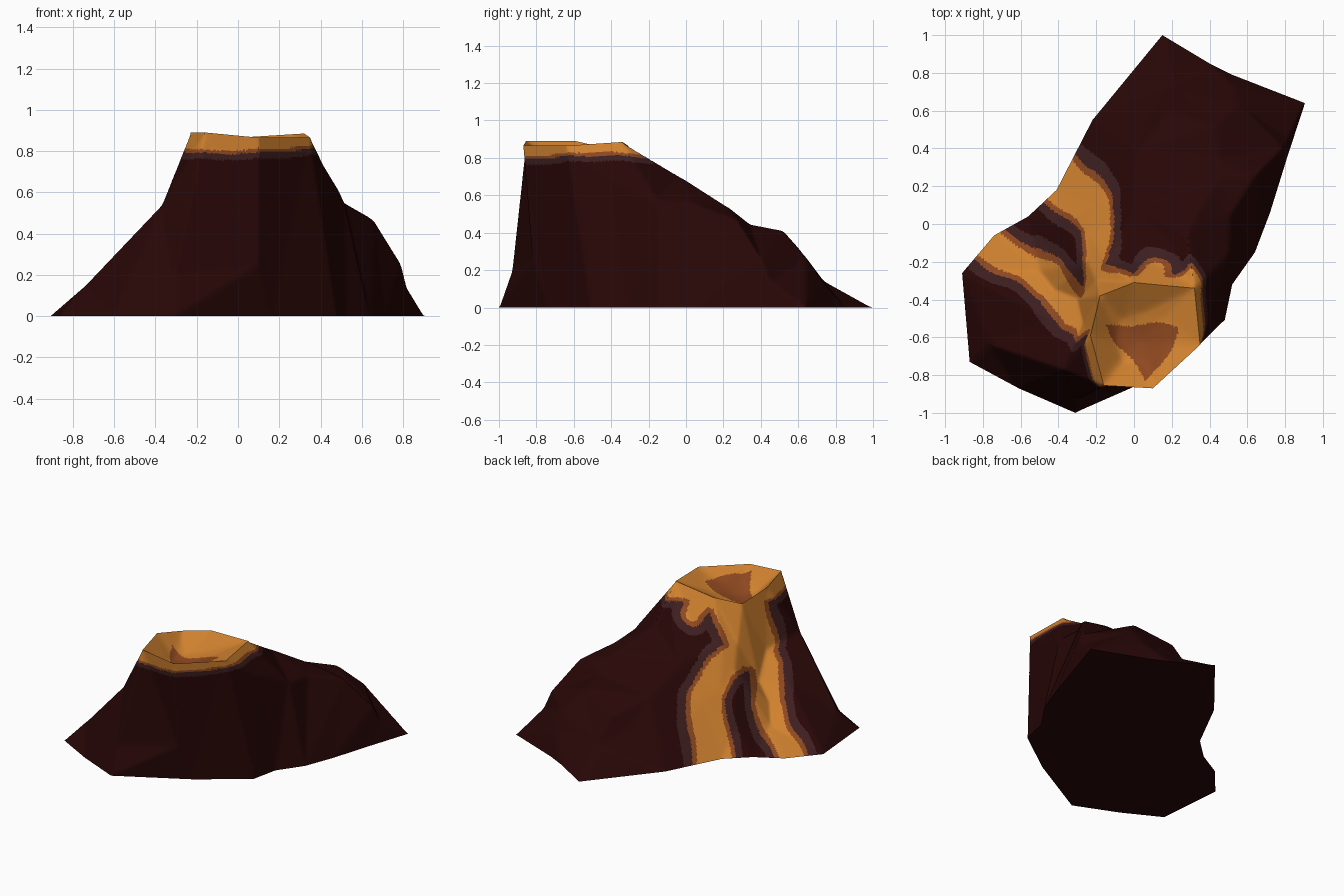
import bpy, bmesh, math
from mathutils import Vector
from mathutils.geometry import delaunay_2d_cdt, intersect_point_line

cube = bpy.data.objects.get("Cube")
if cube:
    bpy.data.objects.remove(cube, do_unlink=True)


def make_material(name, colour):
    mat = bpy.data.materials.new(name)
    mat.use_nodes = True
    mat.diffuse_color = (*colour, 1)
    shader = mat.node_tree.nodes["Principled BSDF"]
    shader.inputs["Base Color"].default_value = (*colour, 1)
    shader.inputs["Roughness"].default_value = 0.9
    return mat


MATERIALS = [
    make_material("glowing lava", (0.63, 0.22, 0.028)),
    make_material("cooling lava", (0.27, 0.065, 0.014)),
    make_material("scorched rock", (0.046, 0.013, 0.014)),
    make_material("dark rock", (0.021, 0.002, 0.002)),
]
LAVA, COOLING, SCORCHED, ROCK = range(4)

# Outline of the foot, counter-clockwise
FOOT = [(-.91, -.26), (-.87, -.73), (-.61, -.87), (-.31, -1), (.16, -.74), (.48, -.51),
        (.52, -.32), (.64, -.15), (.72, .06), (.81, .35), (.905, .64), (.52, .79),
        (.4, .85), (.15, 1), (-.22, .55), (-.41, .18), (-.56, .04), (-.74, -.06)]
FRONT_CORNER, TAIL_CORNER, BACK_CORNER = 3, 10, 13

# Crater rim, counter-clockwise
RIM = [(-.16, -.855, .89), (.1, -.87, .865), (.35, -.64, .865), (.32, -.34, .885),
       (0, -.31, .865), (-.18, -.38, .84), (-.23, -.59, .89)]

# Ridges that climb from a corner of the foot
FRONT_RIDGE = [(-.31, -.93, .2), (.1, -.82, .25)]
TAIL_RIDGE = [(.82, .45, .14), (.79, .4, .26), (.66, .27, .47), (.52, .05, .55), (.28, -.03, .7)]
BACK_RIDGE = [(.2, .73, .15), (.17, .6, .32)]

# Shoulders and gully on the slopes
SHOULDERS = [(-.37, -.77, .54), (-.76, -.64, .13), (.11, -.2, .7), (.2, -.13, .68),
             (.43, -.4, .7), (.51, -.15, .57), (.43, .22, .54), (.45, .34, .445),
             (.43, .52, .41), (.55, .64, .27), (.53, .73, .14), (.07, .55, .24),
             (.02, .38, .41), (0, .08, .54)]
GULLY = [(-.2, .1, .33), (-.15, -.2, .6), (-.2, -.3, .59), (-.25, -.2, .45), (-.24, -.05, .36),
         (-.3, -.4, .31), (-.27, -.53, .48), (-.5, -.25, .1), (-.42, -.35, .2),
         (-.4, 0, .15), (-.45, -.5, .33)]

# Lava streams as seen facing the gully: path, start and end half-width
STREAMS = [
    ([(.37, .57), (.22, .42), (.12, .25), (.15, .02), (.18, -.21)], .075, .12),
    ([(.43, .6), (.53, .44), (.53, .21), (.6, .02), (.72, -.18)], .08, .07),
    ([(.35, .86), (.42, .6)], .16, .15),
    ([(.1, .89), (.04, .78)], .055, .04),
]
GULLY_DIR = Vector((-.58, .815, 0))
SIDE_DIR = Vector((-.815, -.58, 0))
CRATER = Vector((.07, -.62, 0))


def wobble(p):
    return .008 * (math.sin(19 * p.x + 7 * p.z) + math.sin(23 * p.y + 13 * p.z))


def stream_distance(p):
    """Distance from a point to the edge of the nearest stream."""
    q = Vector((SIDE_DIR.dot(p), .914 * p.z - .406 * GULLY_DIR.dot(p), 0))
    best = 1
    for path, start, end in STREAMS:
        pts = [Vector((*pt, 0)) for pt in path]
        steps = len(pts) - 1
        for i in range(steps):
            _, t = intersect_point_line(q, pts[i], pts[i + 1])
            t = min(1, max(0, t))
            width = start + (end - start) * (i + t) / steps
            best = min(best, (q - pts[i].lerp(pts[i + 1], t)).length - width)
    return best


def slope_colour(p, normal):
    d = (.807 + .08 * max(0, p.x - .1) - p.z) * 1.7
    if normal.dot(GULLY_DIR) > -.3:
        d = min(d, stream_distance(p))
    d += wobble(p)
    if d < 0:
        return LAVA
    return COOLING if d < .03 else SCORCHED if d < .083 else ROCK


def crater_colour(p, normal):
    """Cooling crust: a wedge that narrows towards the front."""
    edge = wobble(p) * 2
    in_wedge = abs(p.x - .06) < .72 * (p.y + .84) + edge
    return COOLING if in_wedge and p.y < -.52 + edge else LAVA


def build(name, verts, faces, colour_rule=None, edge=.03, smoothing=0):
    """Make an object, refine it for clean colour borders and paint it by rule."""
    bm = bmesh.new()
    points = [bm.verts.new(v) for v in verts]
    for f in faces:
        bm.faces.new([points[i] for i in f])
    if colour_rule:
        for _ in range(8):
            long_edges = [e for e in bm.edges if e.calc_length() > edge]
            if not long_edges:
                break
            bmesh.ops.subdivide_edges(bm, edges=long_edges, cuts=1, use_grid_fill=True)
            bmesh.ops.triangulate(bm, faces=[f for f in bm.faces if len(f.verts) > 3])
        inner = [v for v in bm.verts if not v.is_boundary]
        for _ in range(smoothing):
            bmesh.ops.smooth_vert(bm, verts=inner, factor=.5,
                                  use_axis_x=True, use_axis_y=True, use_axis_z=True)
    bm.normal_update()
    for f in bm.faces:
        f.material_index = colour_rule(f.calc_center_median(), f.normal) if colour_rule else ROCK
    mesh = bpy.data.meshes.new(name)
    bm.to_mesh(mesh)
    bm.free()
    for mat in MATERIALS:
        mesh.materials.append(mat)
    mesh.shade_smooth()
    mesh.set_sharp_from_angle(angle=math.radians(35))
    obj = bpy.data.objects.new(name, mesh)
    bpy.context.scene.collection.objects.link(obj)


def spread(p):
    """Plan position pushed outwards with depth, so steep walls do not overlap."""
    flat = Vector((p[0], p[1], 0))
    flat += (flat - CRATER).normalized() * (1 - p[2]) * .4
    return flat.to_2d()


# Mountain slopes: triangulate between foot, ridges and rim
foot = [(x, y, 0) for x, y in FOOT]
n, m = len(foot), len(RIM)
points = foot + RIM
creases = [(n + i, n + (i + 1) % m) for i in range(m)]
creases.append((n, n + m))
for corner, ridge in ((FRONT_CORNER, FRONT_RIDGE), (TAIL_CORNER, TAIL_RIDGE),
                      (BACK_CORNER, BACK_RIDGE)):
    chain = [corner] + list(range(len(points), len(points) + len(ridge)))
    points = points + ridge
    creases += list(zip(chain, chain[1:]))
points = points + SHOULDERS + GULLY
result = delaunay_2d_cdt([spread(p) for p in points], creases, [list(range(n))], 1, 1e-5)
order = [ids[0] for ids in result[3]]
triangles = [[order[i] for i in f] for f in result[2]]
slopes = [f for f in triangles if not all(n <= i < n + m for i in f)]
build("mountain_slopes", points, slopes, slope_colour, edge=.021, smoothing=4)

# Crater bowl: rim, tilted inner ring and centre, softened into a hollow
centre = Vector((.03, -.62, .74))
ring = []
for p in RIM:
    q = centre.lerp(Vector(p), .45)
    q.z = .76 + .25 * q.x
    ring.append(q)
bowl = []
for i in range(m):
    j = (i + 1) % m
    bowl += [(i, j, m + j), (i, m + j, m + i), (m + i, m + j, 2 * m)]
build("crater_bowl", RIM + ring + [centre], bowl, crater_colour, edge=.018, smoothing=12)

# Flat underside
build("underside", foot, [list(reversed(range(n)))])
